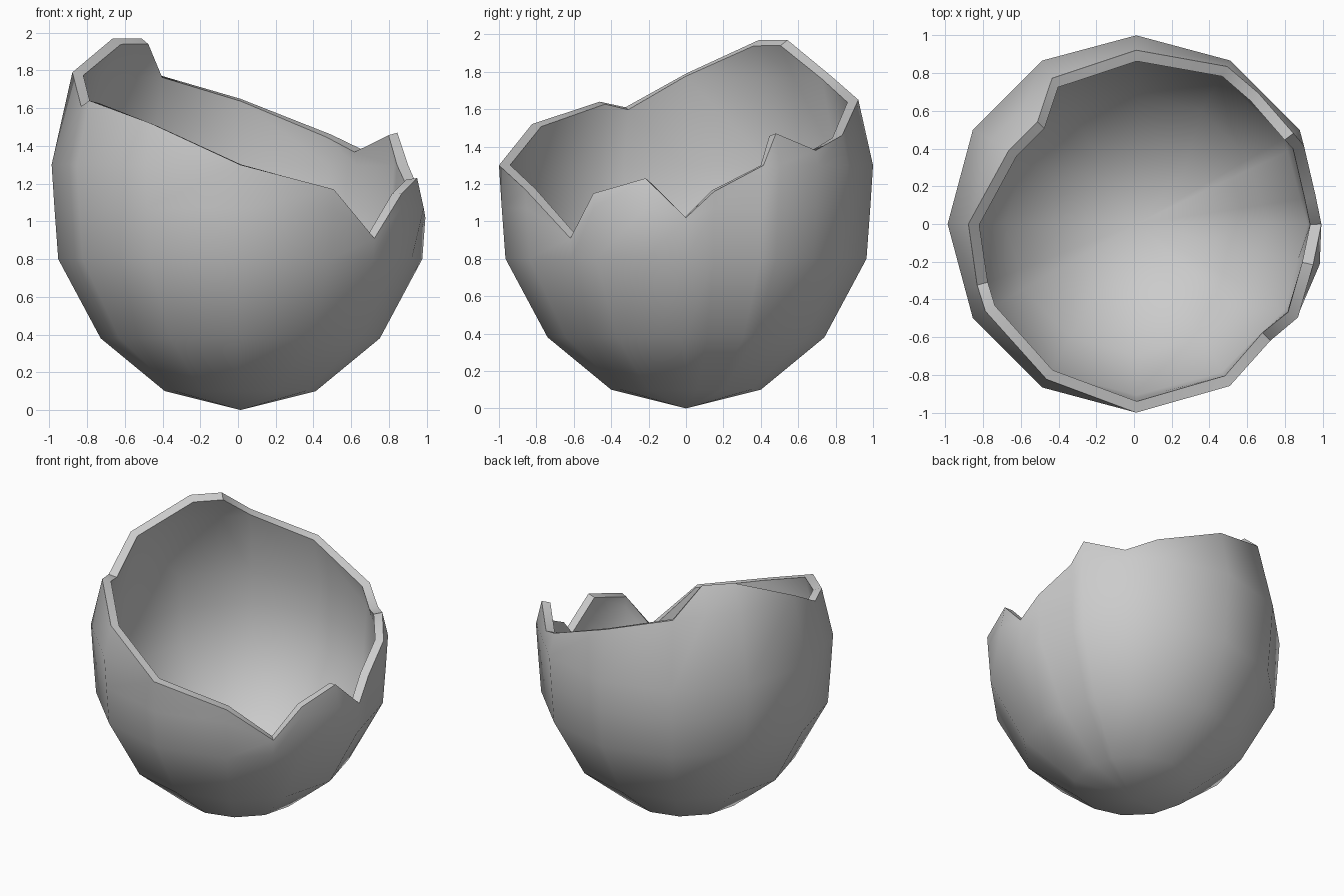
import bpy, bmesh
from math import cos, sin, radians, pi

cube = bpy.data.objects.get("Cube")
if cube:
    bpy.data.objects.remove(cube)

AXIS_X = 0.012
SEG = pi / 6  # twelve-sided shell

# Egg profile: height, radius
PROFILE = [(0.0, 0.0), (0.1, 0.4), (0.38, 0.74), (0.8, 0.965), (1.07, 0.985),
           (1.3, 1.0), (1.79, 0.89), (2.25, 0.61)]

# Broken edge: angle in degrees, height
RIM = [(0, 1.02), (9, 1.16), (25, 1.3), (30, 1.47), (47, 1.38), (60, 1.46),
       (90, 1.65), (120, 1.78), (134, 1.97), (150, 1.97), (180, 1.79),
       (201, 1.61), (210, 1.64), (240, 1.52), (270, 1.3), (300, 1.17),
       (319, 0.91), (330, 1.15), (347, 1.23)]


def radius_at(z):
    for (z0, r0), (z1, r1) in zip(PROFILE, PROFILE[1:]):
        if z <= z1:
            return r0 + (r1 - r0) * (z - z0) / (z1 - z0)


def shell_point(degrees, z):
    """Point on the twelve-sided egg, kept on the flat of its facet."""
    a = radians(degrees)
    off = a % SEG - SEG / 2
    r = radius_at(z) * cos(SEG / 2) / cos(off)
    return (AXIS_X + r * cos(a), r * sin(a), z)


# Outer surface: each column of points stops at the broken edge
bm = bmesh.new()
columns = []
for degrees, top in RIM:
    columns.append([bm.verts.new(shell_point(degrees, min(z, top)))
                    for z, _ in PROFILE])

# Small chip pushed outwards on the left side
columns[-1][4].co.x += 0.045

for i, col in enumerate(columns):
    nxt = columns[(i + 1) % len(columns)]
    for k in range(len(PROFILE) - 1):
        bm.faces.new((col[k], nxt[k], nxt[k + 1], col[k + 1]))
bmesh.ops.remove_doubles(bm, verts=bm.verts, dist=0.002)
bmesh.ops.dissolve_degenerate(bm, edges=bm.edges, dist=0.001)
bmesh.ops.recalc_face_normals(bm, faces=bm.faces)
lowest = min(bm.faces, key=lambda f: f.calc_center_median().z)
if lowest.normal.z > 0:
    bmesh.ops.reverse_faces(bm, faces=bm.faces)

mesh = bpy.data.meshes.new("broken_eggshell")
bm.to_mesh(mesh)
bm.free()
shell = bpy.data.objects.new("broken_eggshell", mesh)
bpy.context.collection.objects.link(shell)

# Shell colour
mat = bpy.data.materials.new("shell_grey")
mat.use_nodes = True
color = (0.6, 0.6, 0.6, 1)
mat.diffuse_color = color
mat.node_tree.nodes["Principled BSDF"].inputs["Base Color"].default_value = color
mesh.materials.append(mat)

# Wall thickness, then smooth walls with a crisp broken edge
bpy.ops.object.select_all(action="DESELECT")
shell.select_set(True)
bpy.context.view_layer.objects.active = shell
wall = shell.modifiers.new("wall", "SOLIDIFY")
wall.thickness = 0.06
wall.offset = -1
bpy.ops.object.modifier_apply(modifier=wall.name)
bpy.ops.object.shade_smooth_by_angle(angle=radians(40))
